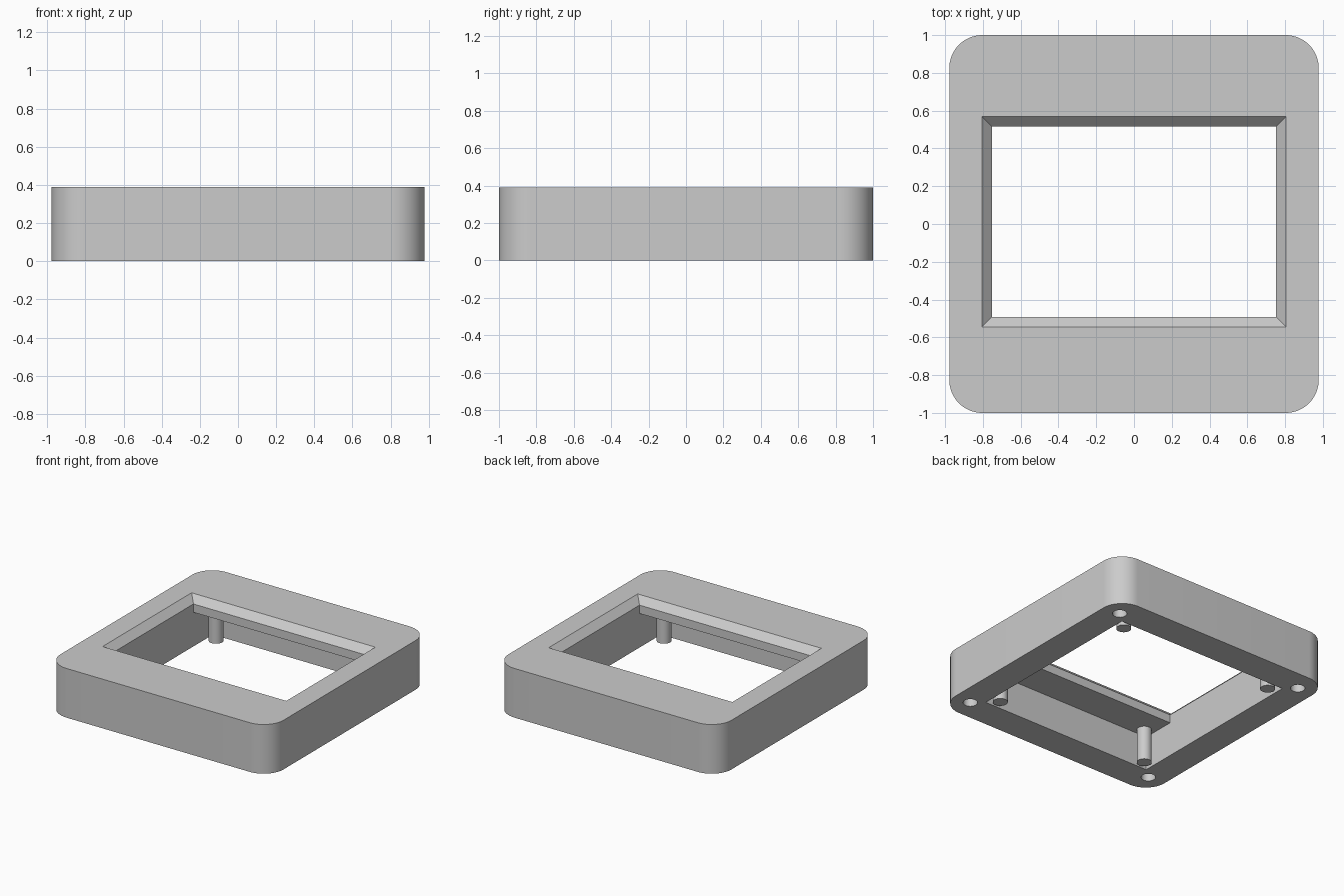
import bpy
import bmesh
from math import cos, sin, pi, radians

cube = bpy.data.objects.get("Cube")
if cube:
    bpy.data.objects.remove(cube, do_unlink=True)

# Overall sizes
HALF_X, HALF_Y, HEIGHT, CORNER = 0.978, 1.0, 0.39, 0.175
CAVITY_X, CAVITY_Y, CEILING = 0.752, 0.76, 0.27
WINDOW_Y, WINDOW_SHIFT, BEVEL = 0.504, 0.012, 0.054

GREY = (0.6, 0.6, 0.6, 1)
grey = bpy.data.materials.new("plain grey")
grey.use_nodes = True
grey.diffuse_color = GREY
grey.node_tree.nodes["Principled BSDF"].inputs["Base Color"].default_value = GREY


def rectangle(hx, hy, cy=0):
    return [(-hx, cy - hy), (hx, cy - hy), (hx, cy + hy), (-hx, cy + hy)]


def rounded_rectangle(hx, hy, r, steps=16):
    points = []
    for quarter, (sx, sy) in enumerate([(1, 1), (-1, 1), (-1, -1), (1, -1)]):
        for i in range(steps + 1):
            a = (quarter + i / steps) * pi / 2
            points.append((sx * (hx - r) + r * cos(a), sy * (hy - r) + r * sin(a)))
    return points


def circle(x, y, r, sides=32):
    return [(x + r * cos(2 * pi * i / sides), y + r * sin(2 * pi * i / sides))
            for i in range(sides)]


def loft(name, lower, z0, upper, z1):
    """Closed solid between two matching outlines."""
    bm = bmesh.new()
    a = [bm.verts.new((x, y, z0)) for x, y in lower]
    b = [bm.verts.new((x, y, z1)) for x, y in upper]
    bm.faces.new(a[::-1])
    bm.faces.new(b)
    for i in range(len(a)):
        j = (i + 1) % len(a)
        bm.faces.new((a[i], a[j], b[j], b[i]))
    mesh = bpy.data.meshes.new(name)
    bm.to_mesh(mesh)
    bm.free()
    mesh.materials.append(grey)
    obj = bpy.data.objects.new(name, mesh)
    bpy.context.collection.objects.link(obj)
    return obj


def select_only(obj):
    bpy.ops.object.select_all(action='DESELECT')
    obj.select_set(True)
    bpy.context.view_layer.objects.active = obj


def cut(body, cutter):
    cutter.hide_render = True
    mod = body.modifiers.new("cut", 'BOOLEAN')
    mod.operation = 'DIFFERENCE'
    mod.solver = 'EXACT'
    mod.object = cutter
    select_only(body)
    bpy.ops.object.modifier_apply(modifier=mod.name)
    bpy.data.objects.remove(cutter, do_unlink=True)


def smooth(obj):
    select_only(obj)
    bpy.ops.object.shade_smooth_by_angle(angle=radians(30))


# Rounded housing
outline = rounded_rectangle(HALF_X, HALF_Y, CORNER)
housing = loft("housing", outline, 0, outline, HEIGHT)

# Hollow underside
hollow = rectangle(CAVITY_X, CAVITY_Y)
cut(housing, loft("cavity_cutter", hollow, -0.1, hollow, CEILING))

# Window opening with a sloped upper rim
window = rectangle(CAVITY_X, WINDOW_Y, WINDOW_SHIFT)
cut(housing, loft("window_cutter", window, CEILING - 0.1, window, HEIGHT + 0.1))
wide = rectangle(CAVITY_X + 2 * BEVEL, WINDOW_Y + 2 * BEVEL, WINDOW_SHIFT)
cut(housing, loft("rim_cutter", window, HEIGHT - BEVEL, wide, HEIGHT + BEVEL))

# Screw holes in the corners and posts inside the cavity
for sx, x_name in ((1, "left"), (-1, "right")):
    for sy, y_name in ((1, "back"), (-1, "front")):
        hole = circle(sx * 0.835, sy * 0.835, 0.052)
        cut(housing, loft("hole_cutter", hole, -0.1, hole, 0.25))
        ring = circle(sx * 0.675, sy * 0.69, 0.054)
        smooth(loft(f"{y_name}_{x_name}_post", ring, 0, ring, CEILING + 0.02))

smooth(housing)
